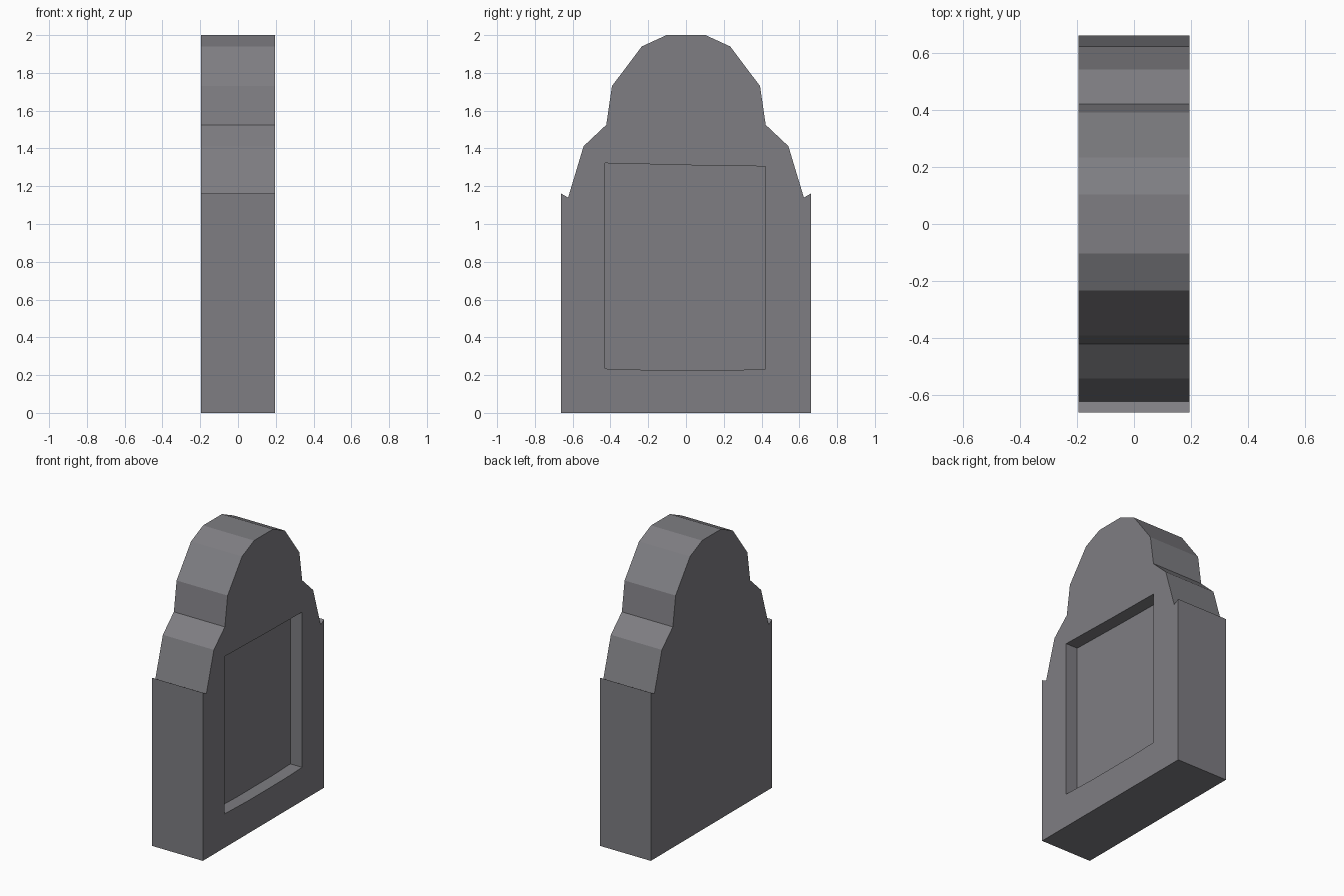
import bpy, bmesh

if "Cube" in bpy.data.objects:
    bpy.data.objects.remove(bpy.data.objects["Cube"])

HALF_T = 0.195   # half thickness of the slab
DEPTH = 0.09     # depth of the recessed panel

stone = bpy.data.materials.new("grey stone")
stone.diffuse_color = (0.21, 0.207, 0.224, 1)
stone.use_nodes = True
stone.node_tree.nodes["Principled BSDF"].inputs["Base Color"].default_value = stone.diffuse_color


def prism(name, outline, x0, x1):
    """Extrude a (y, z) outline along x from x0 to x1."""
    bm = bmesh.new()
    face = bm.faces.new([bm.verts.new((x0, y, z)) for y, z in outline])
    new = bmesh.ops.extrude_face_region(bm, geom=[face])["geom"]
    bmesh.ops.translate(bm, vec=(x1 - x0, 0, 0),
                        verts=[v for v in new if isinstance(v, bmesh.types.BMVert)])
    bmesh.ops.recalc_face_normals(bm, faces=bm.faces)
    mesh = bpy.data.meshes.new(name)
    bm.to_mesh(mesh)
    bm.free()
    mesh.materials.append(stone)
    obj = bpy.data.objects.new(name, mesh)
    bpy.context.collection.objects.link(obj)
    return obj


# Slab: half outline from base to crown, mirrored across y = 0
half = [(0.663, 0), (0.663, 1.162), (0.624, 1.14), (0.542, 1.412),
        (0.422, 1.525), (0.392, 1.73), (0.234, 1.94), (0.103, 2.0)]
slab = prism("headstone", half + [(-y, z) for y, z in reversed(half)], -HALF_T, HALF_T)

# Slightly uneven recessed panel, cut into the +x face
panel = [(-0.428, 0.234), (-0.16, 0.226), (0.23, 0.226), (0.422, 0.232),
         (0.422, 1.305), (0.03, 1.311), (-0.428, 1.322)]
cutter = prism("panel_cutter", panel, HALF_T - DEPTH, HALF_T + 0.1)
cutter.hide_render = True
cutter.hide_set(True)

cut = slab.modifiers.new("panel recess", 'BOOLEAN')
cut.operation = 'DIFFERENCE'
cut.solver = 'EXACT'
cut.object = cutter

# Bake the cut and drop the helper
bpy.context.view_layer.objects.active = slab
slab.select_set(True)
bpy.ops.object.modifier_apply(modifier=cut.name)
bpy.data.objects.remove(cutter)
